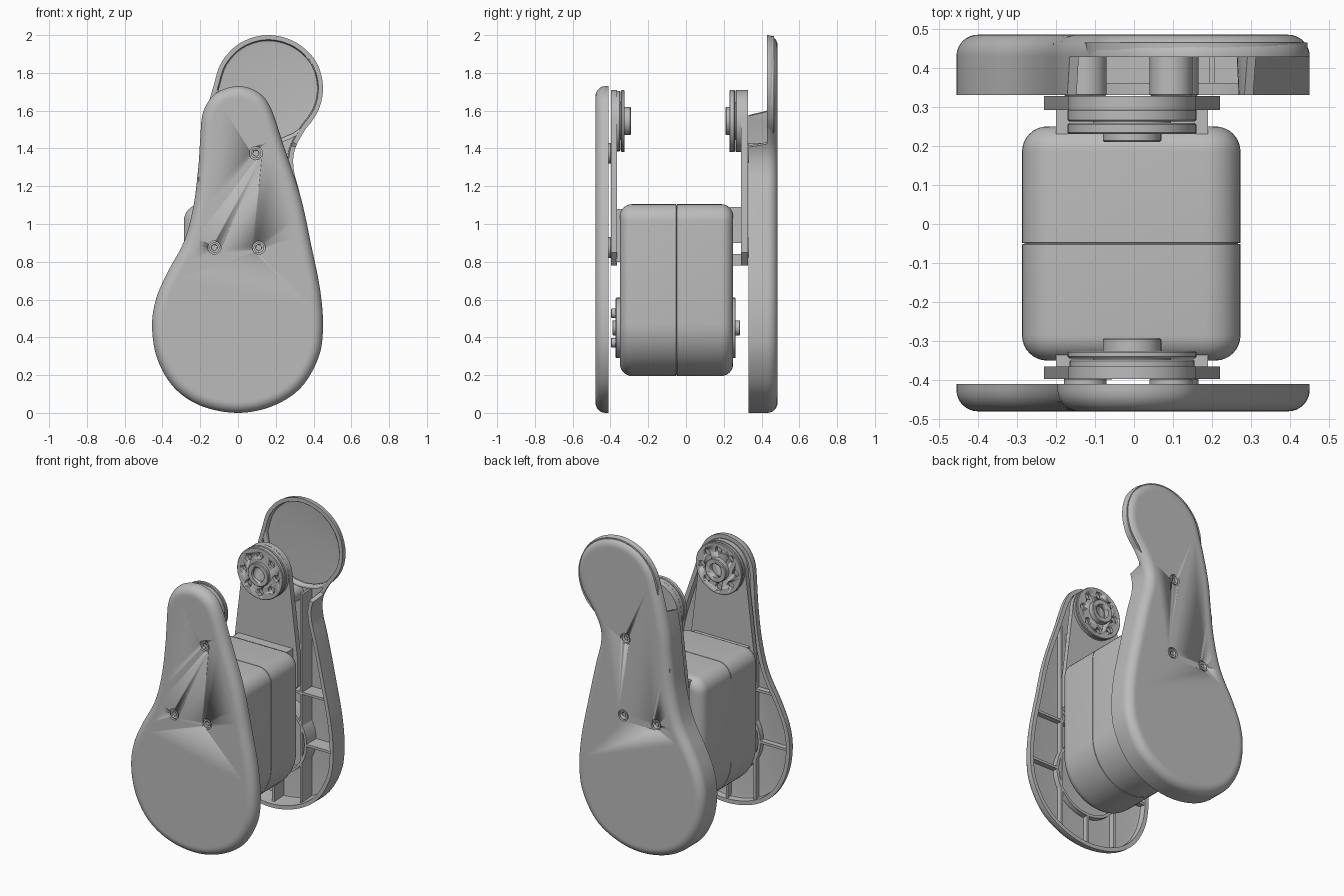
import bpy, bmesh
from math import sin, cos, pi, radians
from mathutils import Vector

cube = bpy.data.objects.get("Cube")
if cube:
    bpy.data.objects.remove(cube, do_unlink=True)

grey = bpy.data.materials.new("plain_grey")
grey.use_nodes = True
grey.diffuse_color = (0.5, 0.5, 0.5, 1)
grey.node_tree.nodes["Principled BSDF"].inputs["Base Color"].default_value = (0.5, 0.5, 0.5, 1)


def finish(name, bm):
    """Turn a bmesh into a shaded object."""
    bmesh.ops.recalc_face_normals(bm, faces=bm.faces)
    mesh = bpy.data.meshes.new(name)
    bm.to_mesh(mesh)
    bm.free()
    mesh.materials.append(grey)
    ob = bpy.data.objects.new(name, mesh)
    bpy.context.collection.objects.link(ob)
    bpy.ops.object.select_all(action='DESELECT')
    ob.select_set(True)
    bpy.context.view_layer.objects.active = ob
    bpy.ops.object.shade_smooth_by_angle(angle=radians(30))
    return ob


def spline(points, steps=6):
    """Closed smooth curve through (x, z) points."""
    pts = [Vector(p) for p in points]
    n, out = len(pts), []
    for i in range(n):
        a, b, c, d = (pts[(i + k) % n] for k in (-1, 0, 1, 2))
        for s in range(steps):
            t = s / steps
            out.append(0.5 * (2 * b + (c - a) * t + (2 * a - 5 * b + 4 * c - d) * t * t
                              + (3 * b - a - 3 * c + d) * t ** 3))
    return out


def inset(loop, d):
    """Move a clockwise loop inwards by d."""
    out = []
    for i, p in enumerate(loop):
        t = (loop[(i + 1) % len(loop)] - loop[i - 1]).normalized()
        out.append(p + Vector((t.y, -t.x)) * d)
    return out


def loft(name, loop, levels):
    """Skin inset copies of a loop; a level is (inset, y) and y may be a rule."""
    bm = bmesh.new()
    rings = []
    for d, y in levels:
        rings.append([bm.verts.new((q.x, y(p) if callable(y) else y, q.y))
                      for p, q in zip(loop, inset(loop, d))])
    n = len(loop)
    for a, b in zip(rings, rings[1:]):
        for i in range(n):
            bm.faces.new((a[i], a[(i + 1) % n], b[(i + 1) % n], b[i]))
    bm.faces.new(rings[0])
    bm.faces.new(rings[-1])
    return finish(name, bm)


def circle(x, z, r, n=48):
    return [Vector((x + r * sin(2 * pi * i / n), z + r * cos(2 * pi * i / n))) for i in range(n)]


def disc(name, x, z, r, y0, y1, edge=0.004):
    s = edge if y1 > y0 else -edge
    return loft(name, circle(x, z, r), [(edge, y0), (0, y0 + s), (0, y1 - s), (edge, y1)])


def tube(name, x, z, r, wall, y0, y1):
    ob = loft(name, circle(x, z, r), [(0, y0), (0, y1)])
    cut(ob, [(x, z, r - wall, y0 - 0.1, y1 + 0.1)])
    return ob


def box(name, x0, x1, y0, y1, z0, z1):
    corners = [Vector(p) for p in ((x0, z0), (x0, z1), (x1, z1), (x1, z0))]
    return loft(name, corners, [(0, y0), (0, y1)])


def cut(ob, holes):
    """Drill round holes (x, z, r, y0, y1) along y."""
    for x, z, r, y0, y1 in holes:
        tool = loft("cutter", circle(x, z, r, 24), [(0, y0), (0, y1)])
        mod = ob.modifiers.new("hole", 'BOOLEAN')
        mod.operation, mod.solver, mod.object = 'DIFFERENCE', 'EXACT', tool
        bpy.context.view_layer.objects.active = ob
        bpy.ops.object.modifier_apply(modifier="hole")
        bpy.data.objects.remove(tool, do_unlink=True)


def fillet(r, y_side, y_face):
    return [(r * (1 - cos(a)), y_side + (y_face - y_side) * sin(a))
            for a in (k * pi / 16 for k in range(1, 9))] + [(r + 0.012, y_face)]


# Cover outlines: shared pear-shaped lower part, then two different tops
left_up = [(-.19, .035), (-.335, .13), (-.425, .28), (-.455, .45), (-.435, .6), (-.375, .74),
           (-.285, .91), (-.235, 1.1), (-.21, 1.3)]
right_down = [(.33, 1.15), (.385, .9), (.435, .65), (.45, .45), (.425, .29), (.33, .13), (.18, .035), (0, 0)]
short_top = [(-.2, 1.45), (-.185, 1.59), (-.12, 1.69), (0, 1.73), (.11, 1.695), (.175, 1.61), (.24, 1.42)]
tall_top = [(-.195, 1.45), (-.165, 1.6), (-.13, 1.73), (-.085, 1.86), (.015, 1.96), (.155, 2), (.3, 1.965),
            (.41, 1.865), (.45, 1.73), (.425, 1.6), (.35, 1.49), (.3, 1.39), (.295, 1.29)]
front_loop = spline(left_up + short_top + right_down)
back_loop = spline(left_up + tall_top + right_down)
screws = [(.095, 1.375), (-.125, .875), (.11, .875)]


def back_rim(p):
    # The deep side wall drops to a thin lip around the round head
    limit = 1.6 if p.x < 0 else 1.42
    return .33 if p.y < limit else .428


front_cover = loft("front_cover", front_loop,
                   [(.05, -.452), (.03, -.448), (.026, -.41), (0, -.41), (0, -.425)] + fillet(.055, -.425, -.48))
back_cover = loft("back_cover", back_loop,
                  [(.05, .459), (.03, .456), (.024, back_rim), (0, back_rim), (0, .43)] + fillet(.055, .43, .485))
cut(front_cover, [(x, z, .035, -.6, -.465) for x, z in screws])
cut(back_cover, [(x, z, .035, .47, .6) for x, z in screws])
tube("head_recess_ring", .16, 1.71, .285, .02, .43, .465)

# Screw posts, screw heads and stiffening ribs inside both covers
for side, floor, tip, rib in (("front", -.456, -.395, -.418), ("back", .462, .328, .36)):
    s = 1 if floor > 0 else -1
    for x, z in screws:
        disc(side + "_screw_post", x, z, .055, floor, tip)
        ring_y = sorted((floor + s * .002, floor + s * .019))
        tube(side + "_screw_head", x, z, .027, .012, *ring_y)
    y0, y1 = sorted((floor, rib))
    tube(side + "_round_rib", 0, .45, .24, .016, y0, y1)
    for x0, x1, z in ((-.44, -.235, .45), (.235, .435, .45), (-.32, .39, .78)):
        box(side + "_cross_rib", x0, x1, y0, y1, z - .008, z + .008)
    for x, z0, z1 in ((-.2, .06, 1.25), (.2, .06, 1.42), (0, .02, .22)):
        box(side + "_upright_rib", x - .008, x + .008, y0, y1, z0, z1)

# Motor housing: flat rounded top, half-round bottom, fine seam
cx, hw, low, top, cr = -.007, .28, .475, 1.105, .09
body = [Vector((cx - hw * cos(a), low - hw * sin(a))) for a in (pi - k * pi / 32 for k in range(33))]
for sx, start in ((-1, pi), (1, pi / 2)):
    body += [Vector((cx + sx * (hw - cr) + cr * cos(start - k * pi / 16),
                     top - cr + cr * sin(start - k * pi / 16))) for k in range(9)]
rounded = fillet(.065, 0, 1)
levels = [(d, -.285 - .065 * t) for d, t in reversed(rounded)] + [(0, -.285), (0, -.052), (.006, -.051)]
levels += [(.006, -.049), (0, -.048), (0, .185)] + [(d, .185 + .065 * t) for d, t in rounded]
loft("motor_housing", body, levels)

# Bracket arms with a rounded top that widen towards the motor
ax, az = -.005, 1.545
arm = [Vector((ax + .165 * cos(a), az + .165 * sin(a))) for a in (pi - k * pi / 24 for k in range(25))]
arm += [Vector((ax + x, z)) for x, z in ((.225, 1.05), (.225, .85), (.16, .78), (-.16, .78), (-.225, .85), (-.225, 1.05))]
loft("front_bracket_arm", arm, [(0, -.397), (0, -.365)])
loft("back_bracket_arm", arm, [(0, .292), (0, .328)])
box("front_bracket_foot", -.2, .19, -.37, -.33, .8, 1.08)
box("back_bracket_foot", -.2, .19, .23, .295, .9, 1.09)
box("back_bracket_tab", -.12, .11, .24, .3, .78, .84)

# Pivot wheels: two stacked discs and a hub, drilled with a bolt circle
for side, parts in (("front", ((.16, -.37, -.347), (.165, -.344, -.325), (.075, -.33, -.292))),
                    ("back", ((.165, .263, .295), (.165, .23, .259), (.075, .21, .235)))):
    bolts = [(ax + .118 * cos(k * pi / 4), az + .118 * sin(k * pi / 4)) for k in range(8)]
    for (r, y0, y1), label in zip(parts, ("pivot_plate", "pivot_wheel", "pivot_hub")):
        ob = disc(side + "_" + label, ax, az, r, y0, y1)
        if label == "pivot_wheel":
            cut(ob, [(x, z, .022, y0 - .05, y1 + .05) for x, z in bolts])
        if label == "pivot_hub":
            cut(ob, [(ax, az, .045, y0 - .05, y1 + .05)])
    mid = sum(parts[0][1:]) / 2
    disc(side + "_pivot_core", ax, az, .1, mid, sum(parts[1][1:]) / 2)

# Output horn on the front of the motor and bearing cap on the back
disc("output_horn", 0, .45, .16, -.372, -.34)
disc("output_boss", 0, .45, .04, -.39, -.36)
for k in range(4):
    a = k * pi / 2 + pi / 4
    disc("horn_screw", .11 * cos(a), .45 + .11 * sin(a), .025, -.398, -.36)
disc("bearing_cap", 0, .45, .16, .24, .263)
disc("bearing_boss", 0, .45, .04, .255, .287)
